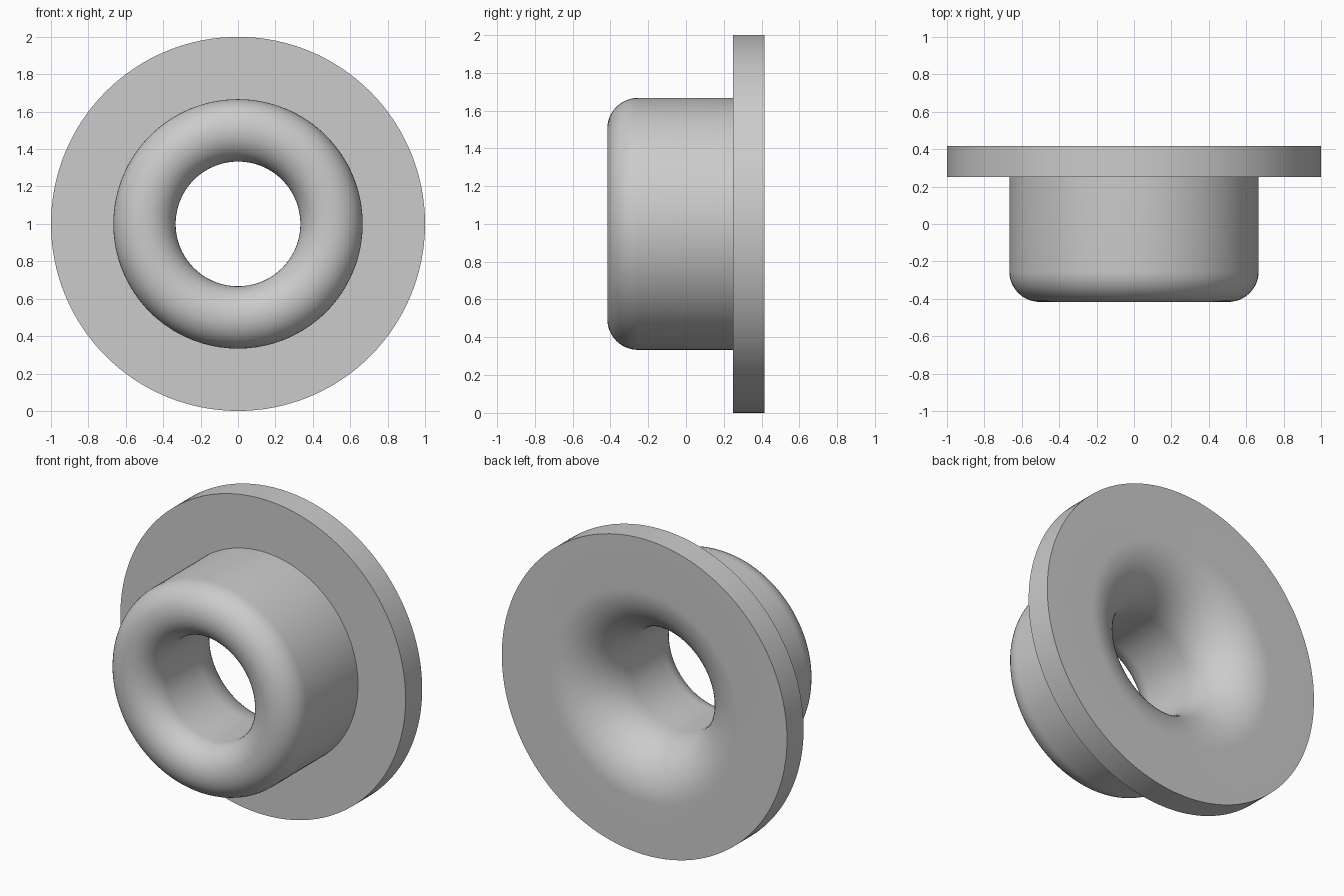
import bpy, bmesh
from math import sin, cos, pi, radians
from mathutils import Matrix, Vector

cube = bpy.data.objects.get("Cube")
if cube:
    bpy.data.objects.remove(cube, do_unlink=True)

UNIT = 1 / 6            # flange radius is six units
SEGMENTS = 128
FRONT, BACK = -2.5 * UNIT, 2.5 * UNIT
FLANGE_R, HUB_R, BORE_R = 6 * UNIT, 4 * UNIT, 2 * UNIT
FILLET, FLARE = 0.98 * UNIT, 2 * UNIT


def arc(radius, y, size, start, end, steps):
    """Points of a rounded corner in the (radius, y) plane."""
    angles = [radians(start + (end - start) * i / steps) for i in range(steps + 1)]
    return [(radius + size * cos(a), y + size * sin(a)) for a in angles]


# Closed cross-section: flange, hub, rounded nose, bore, flared mouth
profile = [(FLANGE_R, BACK), (FLANGE_R, BACK - UNIT), (HUB_R, BACK - UNIT)]
profile += arc(HUB_R - FILLET, FRONT + FILLET, FILLET, 0, -90, 12)
profile += arc(BORE_R + FILLET, FRONT + FILLET, FILLET, 270, 180, 12)
profile += arc(BORE_R + FLARE, BACK - FLARE, FLARE, 180, 90, 20)

# Spin the cross-section about the y axis
bm = bmesh.new()
rings = []
for s in range(SEGMENTS):
    turn = Matrix.Rotation(2 * pi * s / SEGMENTS, 3, 'Y')
    rings.append([bm.verts.new(turn @ Vector((r, y, 0))) for r, y in profile])
for s, ring in enumerate(rings):
    after = rings[(s + 1) % SEGMENTS]
    for i in range(len(profile)):
        j = (i + 1) % len(profile)
        bm.faces.new((ring[i], ring[j], after[j], after[i]))
bmesh.ops.recalc_face_normals(bm, faces=bm.faces)
mesh = bpy.data.meshes.new("flanged_bushing")
bm.to_mesh(mesh)
bm.free()

bushing = bpy.data.objects.new("flanged_bushing", mesh)
bushing.location.z = FLANGE_R
bpy.context.collection.objects.link(bushing)

# Plain grey material
grey = bpy.data.materials.new("light_grey")
grey.use_nodes = True
grey.diffuse_color = (0.6, 0.6, 0.6, 1)
grey.node_tree.nodes["Principled BSDF"].inputs["Base Color"].default_value = grey.diffuse_color
mesh.materials.append(grey)

# Smooth curves with crisp flange edges
bpy.ops.object.select_all(action='DESELECT')
bushing.select_set(True)
bpy.context.view_layer.objects.active = bushing
bpy.ops.object.shade_smooth_by_angle(angle=radians(30))
